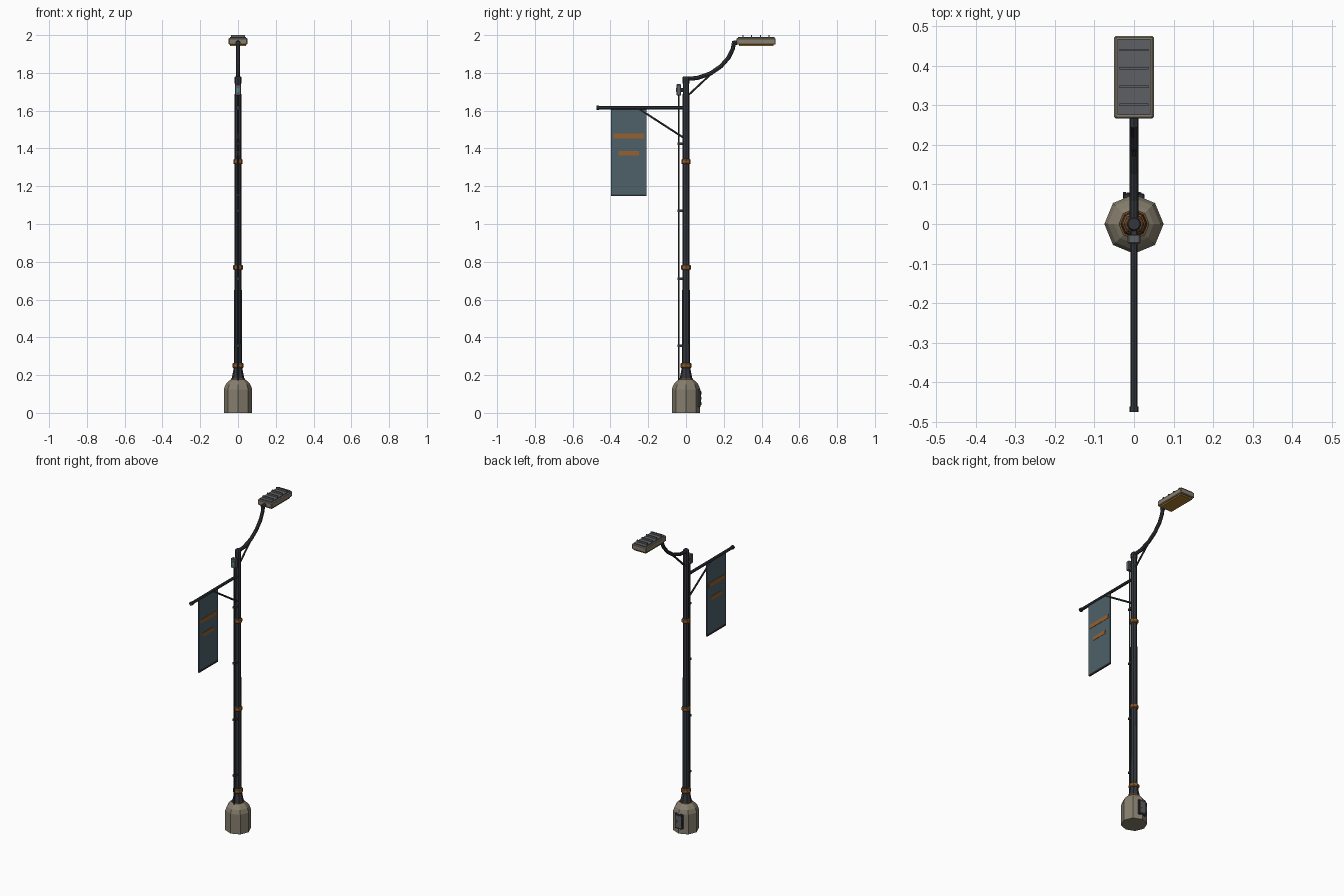
import bpy, bmesh
from math import cos, sin, pi
from mathutils import Vector

if "Cube" in bpy.data.objects:
    bpy.data.objects.remove(bpy.data.objects["Cube"])


def material(name, rgb):
    m = bpy.data.materials.new(name)
    m.diffuse_color = (*rgb, 1)
    m.use_nodes = True
    m.node_tree.nodes["Principled BSDF"].inputs["Base Color"].default_value = m.diffuse_color
    return m


DARK = material("dark_metal", (0.035, 0.037, 0.045))
GREY = material("grey_metal", (0.11, 0.115, 0.125))
TAN = material("tan_casing", (0.24, 0.21, 0.155))
ORANGE = material("orange", (0.30, 0.12, 0.03))
AMBER = material("amber_lens", (0.40, 0.20, 0.03))
CLOTH = material("banner_cloth", (0.075, 0.12, 0.14))
TEAL = material("teal", (0.07, 0.25, 0.27))


def finish(name, bm, mat):
    bmesh.ops.recalc_face_normals(bm, faces=bm.faces)
    me = bpy.data.meshes.new(name)
    bm.to_mesh(me)
    bm.free()
    me.materials.append(mat)
    ob = bpy.data.objects.new(name, me)
    bpy.context.collection.objects.link(ob)
    return ob


def skin(bm, rings):
    """Bridge successive rings of verts and cap both ends."""
    for a, b in zip(rings, rings[1:]):
        n = len(a)
        for i in range(n):
            bm.faces.new((a[i], a[(i + 1) % n], b[(i + 1) % n], b[i]))
    bm.faces.new(rings[0])
    bm.faces.new(rings[-1])


def lathe(name, profile, mat, sides=8):
    bm = bmesh.new()
    skin(bm, [[bm.verts.new((r * cos(2 * pi * i / sides), r * sin(2 * pi * i / sides), z))
               for i in range(sides)] for r, z in profile])
    return finish(name, bm, mat)


def tube(name, path, r, mat, sides=8):
    """Tube along (y, z) points in the x = 0 plane."""
    bm = bmesh.new()
    pts = [Vector((0, y, z)) for y, z in path]
    rings = []
    for i, p in enumerate(pts):
        t = (pts[min(i + 1, len(pts) - 1)] - pts[max(i - 1, 0)]).normalized()
        side = Vector((1, 0, 0))
        up = t.cross(side)
        rings.append([bm.verts.new(p + r * (cos(2 * pi * k / sides) * side + sin(2 * pi * k / sides) * up))
                      for k in range(sides)])
    skin(bm, rings)
    return finish(name, bm, mat)


def box(name, x, y, z, mat, bevel=0):
    """Box from (min, max) ranges."""
    bm = bmesh.new()
    bmesh.ops.create_cube(bm, size=1)
    for v in bm.verts:
        v.co = [(a + b) / 2 + c * (b - a) for (a, b), c in zip((x, y, z), v.co)]
    if bevel:
        bmesh.ops.bevel(bm, geom=bm.edges[:], offset=bevel, segments=1, affect='EDGES')
    return finish(name, bm, mat)


# Base and pole
lathe("base", [(0.075, 0), (0.075, 0.125), (0.066, 0.15), (0.05, 0.168), (0.036, 0.178)], TAN)
lathe("pole_flare", [(0.036, 0.172), (0.032, 0.19), (0.025, 0.225), (0.023, 0.25)], DARK)
lathe("pole", [(0.021, 0.2), (0.017, 1.77), (0.014, 1.78)], DARK)
lathe("base_trim", [(0.038, 0.172), (0.038, 0.181)], ORANGE)
for i, (z, r) in enumerate([(0.25, 0.030), (0.77, 0.026), (1.33, 0.025)]):
    lathe(f"collar_{i}", [(r - 0.004, z - 0.013), (r, z - 0.008), (r, z + 0.008), (r - 0.004, z + 0.013)], ORANGE)
lathe("pole_top_sleeve", [(0.019, 1.745), (0.019, 1.775), (0.015, 1.782)], DARK)

# Access hatch at the back of the base
box("hatch", (-0.026, 0.026), (0.055, 0.077), (0.03, 0.125), DARK, 0.003)
box("hatch_panel", (-0.019, 0.019), (0.07, 0.079), (0.04, 0.115), GREY)
for z in (0.05, 0.105):
    box("hatch_hinge", (-0.028, -0.020), (0.065, 0.081), (z - 0.008, z + 0.008), DARK)
box("hatch_latch", (0.009, 0.016), (0.075, 0.081), (0.07, 0.085), ORANGE)

# Cable conduit, its clips and the sensor box
tube("conduit", [(-0.038, 0.15), (-0.038, 1.69)], 0.0055, DARK, 6)
for z in (0.355, 0.71, 1.07, 1.425):
    box("conduit_clip", (-0.008, 0.008), (-0.044, -0.014), (z - 0.006, z + 0.006), DARK)
box("sensor_box", (-0.016, 0.016), (-0.050, -0.026), (1.68, 1.74), GREY, 0.003)
box("sensor_window", (-0.007, 0.007), (-0.052, -0.045), (1.70, 1.72), TEAL)
box("sensor_bracket", (-0.006, 0.006), (-0.028, -0.01), (1.70, 1.72), DARK)

# Banner arm, brace and banner
tube("banner_arm", [(0, 1.615), (-0.465, 1.615)], 0.009, DARK)
tube("banner_arm_cap", [(-0.461, 1.615), (-0.475, 1.615)], 0.012, DARK)
tube("banner_brace", [(-0.01, 1.455), (-0.25, 1.61)], 0.006, DARK, 6)
box("banner", (-0.003, 0.003), (-0.397, -0.208), (1.15, 1.61), CLOTH)
box("banner_hem", (-0.005, 0.005), (-0.397, -0.208), (1.147, 1.157), DARK)
box("banner_stripe_upper", (-0.005, 0.005), (-0.383, -0.223), (1.452, 1.478), ORANGE)
box("banner_stripe_lower", (-0.005, 0.005), (-0.357, -0.250), (1.362, 1.386), ORANGE)

# Lamp arm with brace
tube("lamp_arm", [(0, 1.768), (0.06, 1.773), (0.13, 1.797), (0.185, 1.835),
                  (0.225, 1.88), (0.247, 1.925), (0.253, 1.955)], 0.011, DARK)
tube("lamp_arm_brace", [(0.01, 1.68), (0.205, 1.862)], 0.006, DARK, 6)
tube("lamp_joint", [(0.245, 1.957), (0.275, 1.962)], 0.012, DARK)

# Lamp head
box("lamp_casing", (-0.05, 0.05), (0.267, 0.475), (1.95, 1.984), TAN, 0.004)
box("lamp_top_plate", (-0.042, 0.042), (0.276, 0.468), (1.98, 1.989), GREY)
box("lamp_lens", (-0.042, 0.042), (0.280, 0.464), (1.942, 1.955), AMBER)
for y in (0.301, 0.347, 0.394, 0.440):
    box("lamp_fin", (-0.037, 0.037), (y - 0.003, y + 0.003), (1.985, 2.0), GREY)
